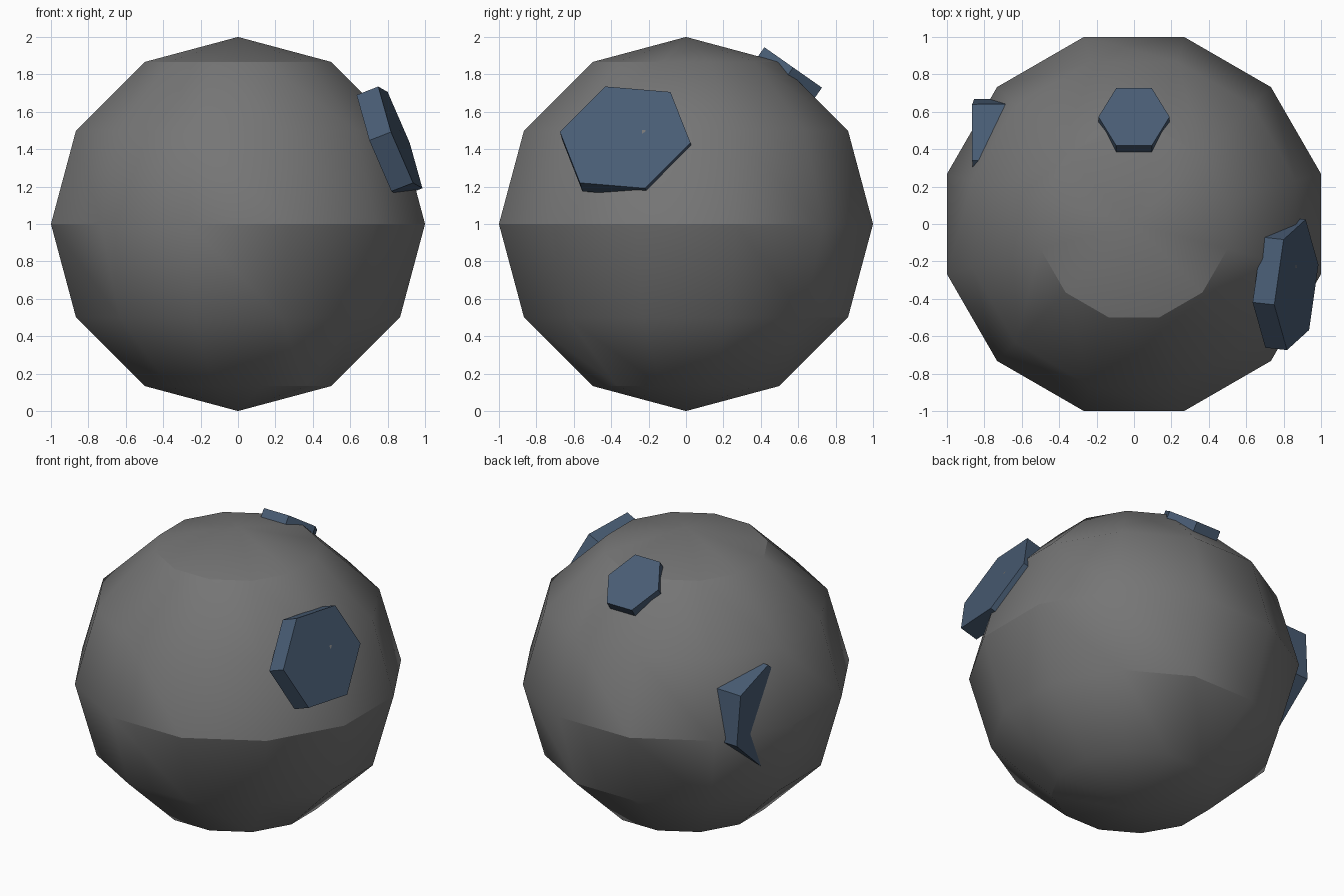
import bpy, bmesh, math
from mathutils import Vector, Matrix

if "Cube" in bpy.data.objects:
    bpy.data.objects.remove(bpy.data.objects["Cube"])


def material(name, colour):
    m = bpy.data.materials.new(name)
    m.diffuse_color = (*colour, 1)
    m.use_nodes = True
    m.node_tree.nodes["Principled BSDF"].inputs["Base Color"].default_value = m.diffuse_color
    return m


grey = material("rock_grey", (0.18, 0.18, 0.18))
blue = material("slate_blue", (0.066, 0.108, 0.175))


def add_object(name, bm, mat):
    bmesh.ops.recalc_face_normals(bm, faces=bm.faces)
    mesh = bpy.data.meshes.new(name)
    bm.to_mesh(mesh)
    bm.free()
    mesh.materials.append(mat)
    obj = bpy.data.objects.new(name, mesh)
    bpy.context.collection.objects.link(obj)
    return obj


def plate(name, centre, a, b, depth):
    """Six-sided plate; a and b are neighbouring corners seen from the centre."""
    c, a, b = Vector(centre), Vector(a), Vector(b)
    normal = a.cross(b).normalized()
    if normal.dot(c - Vector((0, 0, 1))) < 0:
        normal.negate()
    ring = [a, b, b - a, -a, -b, a - b]
    bm = bmesh.new()
    outer = [bm.verts.new(c + v) for v in ring]
    inner = [bm.verts.new(c + v - normal * depth) for v in ring]
    bm.faces.new(outer)
    bm.faces.new(inner[::-1])
    for i in range(6):
        j = (i + 1) % 6
        bm.faces.new((outer[i], inner[i], inner[j], outer[j]))
    return add_object(name, bm, blue)


# Low-poly ball: 12 segments by 6 rings, with flats facing the axes
bm = bmesh.new()
bmesh.ops.create_uvsphere(bm, u_segments=12, v_segments=6, radius=1)
wide = 1 / math.cos(math.radians(15))
bm.transform(Matrix.Translation((0, 0, 1)) @ Matrix.Diagonal((wide, wide, 1, 1))
             @ Matrix.Rotation(math.radians(15), 4, 'Z'))
ball = add_object("ball", bm, grey)
bpy.context.view_layer.objects.active = ball
ball.select_set(True)
bpy.ops.object.shade_smooth_by_angle(angle=math.radians(30))

# Hexagonal plates set into the ball
plate("top_plate", (0, 0.573, 1.837), (0.19, 0, 0), (0.095, 0.154, -0.108), 0.09)
plate("right_plate", (0.868, -0.325, 1.463), (-0.118, -0.107, 0.272),
      (-0.068, 0.242, 0.243), 0.125)
plate("left_plate", (-0.855, 0.368, 1.07), (-0.01, -0.028, 0.34),
      (-0.01, 0.272, 0.24), 0.20)
